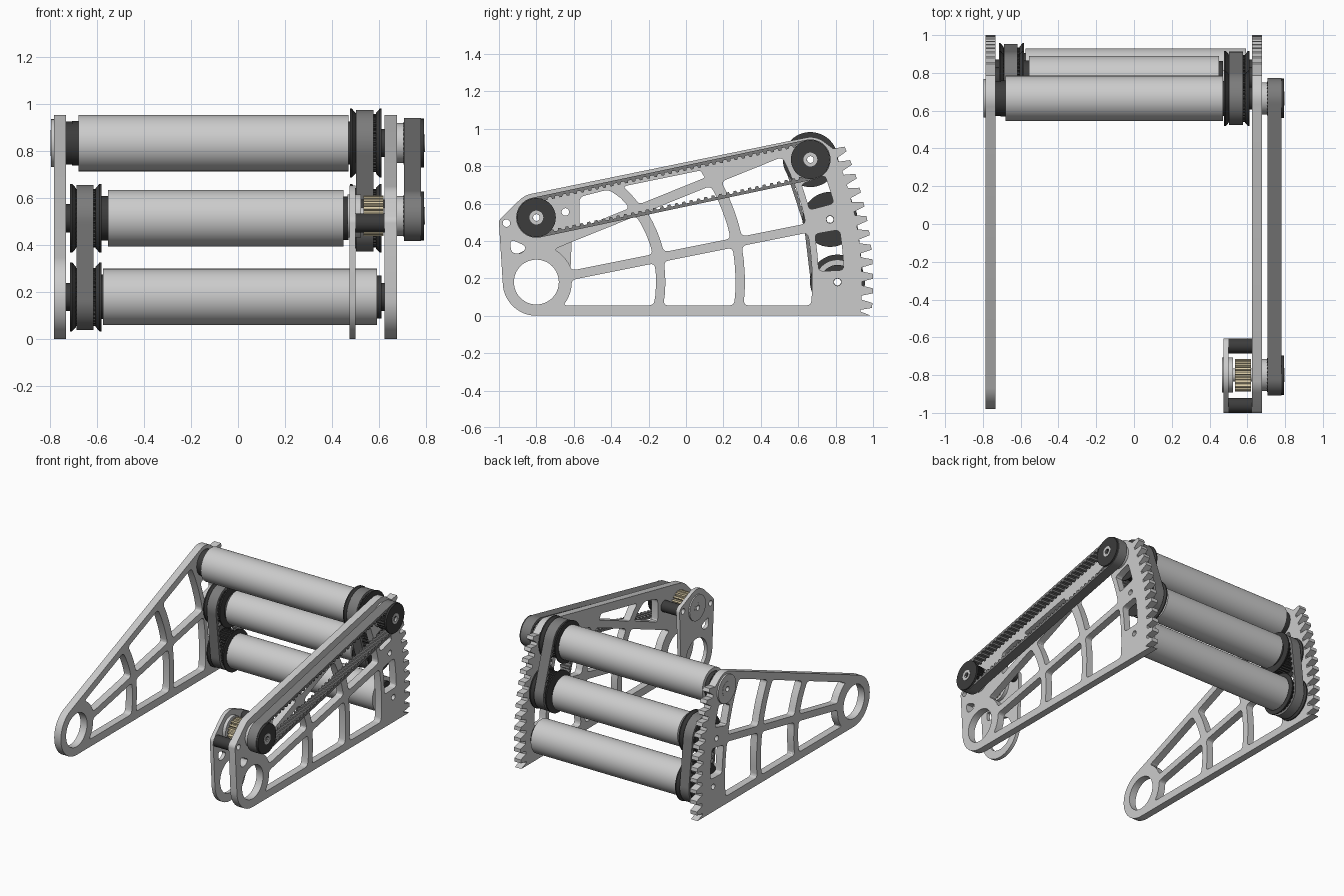
import bpy, bmesh, math
from mathutils import Vector, Matrix
from mathutils.geometry import convex_hull_2d

if "Cube" in bpy.data.objects:
    bpy.data.objects.remove(bpy.data.objects["Cube"])

def material(name, c):
    m = bpy.data.materials.new(name)
    m.diffuse_color = (*c, 1)
    m.use_nodes = True
    m.node_tree.nodes["Principled BSDF"].inputs["Base Color"].default_value = m.diffuse_color
    return m

BLACK = material("black", (.045, .045, .045))
RUBBER = material("rubber", (.2, .2, .2))
TAN = material("tan", (.72, .62, .4))
PIVOT, DRIVE = (-.8, .18), (-.8, .525)
TOP, MID, LOW = (.665, .835), (.77, .515), (.81, .18)
STUDS = [(-.96, .495), (-.645, .555)]
# local (x, y, z) -> world (y, z, x)
AXES = Matrix(((0, 0, 1, 0), (1, 0, 0, 0), (0, 1, 0, 0), (0, 0, 0, 1)))

def finish(ob, mat, smooth):
    bm = bmesh.new()
    bm.from_mesh(ob.data)
    bmesh.ops.remove_doubles(bm, verts=bm.verts, dist=1e-5)
    bmesh.ops.recalc_face_normals(bm, faces=bm.faces)
    bm.to_mesh(ob.data)
    bm.free()
    if mat:
        ob.data.materials.append(mat)
    bpy.ops.object.select_all(action='DESELECT')
    ob.select_set(True)
    bpy.context.view_layer.objects.active = ob
    if smooth:
        bpy.ops.object.shade_smooth_by_angle(angle=math.radians(25))

def extrude(name, loops, x0, x1, mat=None):
    """Fill the (y, z) loops, first outline then holes, from x0 to x1."""
    cu = bpy.data.curves.new(name, 'CURVE')
    cu.dimensions, cu.fill_mode, cu.extrude = '2D', 'BOTH', (x1 - x0) / 2
    for loop in loops:
        sp = cu.splines.new('POLY')
        sp.points.add(len(loop) - 1)
        for p, q in zip(sp.points, loop):
            p.co = (q[0], q[1], 0, 1)
        sp.use_cyclic_u = True
    ob = bpy.data.objects.new(name, cu)
    bpy.context.collection.objects.link(ob)
    bpy.ops.object.select_all(action='DESELECT')
    ob.select_set(True)
    bpy.context.view_layer.objects.active = ob
    bpy.ops.object.convert(target='MESH')
    ob = bpy.context.view_layer.objects.active
    ob.data.transform(Matrix.Translation(((x0 + x1) / 2, 0, 0)) @ AXES)
    finish(ob, mat, True)

def lathe(name, c, prof, mat=None, bore=.018):
    """Spin an (x, radius) profile about the x axis through c, with a bore."""
    prof = [(prof[0][0], bore)] + prof + [(prof[-1][0], bore)]
    bm = bmesh.new()
    vs = [bm.verts.new((x, c[0], c[1] + r)) for x, r in prof]
    es = [bm.edges.new((vs[i - 1], vs[i])) for i in range(len(vs))]
    bmesh.ops.spin(bm, geom=vs + es, cent=(0, *c), axis=(1, 0, 0), angle=2 * math.pi,
                   steps=48, use_merge=True)
    me = bpy.data.meshes.new(name)
    bm.to_mesh(me)
    bm.free()
    ob = bpy.data.objects.new(name, me)
    bpy.context.collection.objects.link(ob)
    finish(ob, mat, True)

def tube(name, c, x0, x1, r, mat=None, bore=.018):
    lathe(name, c, [(x0, r), (x1, r)], mat, bore)

def polar(r, deg, c=PIVOT):
    a = math.radians(deg)
    return (c[0] + r * math.cos(a), c[1] + r * math.sin(a))

def circle(c, r, n=48):
    return [polar(r, 360 * i / n, c) for i in range(n)]

def hull(pts):
    return convex_hull_2d([Vector(p) for p in pts])

def rounded(poly, d=.028):
    """Soften the sharp corners of a loop."""
    out, n = [], len(poly)
    for i in range(n):
        a, b, c = (Vector(poly[(i + k) % n]) for k in (-1, 0, 1))
        if (b - a).angle(c - b) < .5:
            out.append(b)
            continue
        p = b + (a - b).normalized() * min(d, .45 * (a - b).length)
        q = b + (c - b).normalized() * min(d, .45 * (c - b).length)
        out += [p * (1 - t)**2 + b * 2 * t * (1 - t) + q * t * t for t in (0, .25, .5, .75, 1)]
    return out

def hit(line, r):
    """Angle at which the line (y, z, slope) meets the arc r round the pivot."""
    y, z, m = line
    a = math.atan(m)
    dist = (z - PIVOT[1] - m * (y - PIVOT[0])) * math.cos(a)
    return math.degrees(a + math.asin(dist / r))

def cell(r0, r1, lo, hi, n=4):
    a, b, c, d = hit(lo, r0), hit(hi, r0), hit(hi, r1), hit(lo, r1)
    return rounded([polar(r0, a + (b - a) * i / n) for i in range(n + 1)] +
                   [polar(r1, c + (d - c) * i / n) for i in range(n + 1)])

def slot(r0, r1, a, b, n=4):
    return rounded([polar(r0, a + (b - a) * i / n) for i in range(n + 1)] +
                   [polar(r1, b + (a - b) * i / n) for i in range(n + 1)])

# side plates: toothed sector edge, ribs that run as arcs round the pivot
FLOOR = (0, .055, 0)
SPOKE_LO, SPOKE_HI = (-.62, .19, .2), (-.62, .24, .2)
DIAG_LO, DIAG_HI = (-.225, .55, .404), (-.225, .606, .404)
RAIL = (-.417, .675, .205)

def sector_outline(bosses):
    teeth = [(.99, 0), polar(1.74, -5.2)]
    for k in range(12):
        a = -3.98 + 2.48 * k
        teeth += [polar(1.74, a - .9), polar(1.8, a - .42), polar(1.8, a + .42), polar(1.74, a + .9)]
    pts = [teeth[-1], teeth[0]] + [p for c, r in bosses for p in circle(c, r)]
    h = hull(pts)
    i = h.index(0)
    h = h[i:] + h[:i]
    if h[-1] != 1:
        h = [h[0]] + h[:0:-1]
    return [pts[i] for i in h[1:-1]] + teeth

cells = [circle(PIVOT, .12), circle(MID, .02), circle(LOW, .02), circle(TOP, .05),
         slot(1.51, 1.645, 2.2, 9.8), slot(1.51, 1.645, 14.8, 20.3)]
for r0, r1 in ((.19, .64), (.69, 1.065), (1.115, 1.475)):
    cells += [cell(r0, r1, FLOOR, SPOKE_LO), cell(r0 + .01, r1, SPOKE_HI, DIAG_LO)]
extrude("left_side_plate", [sector_outline([(PIVOT, .18), (TOP, .12)])] + cells, -.785, -.732)

stud_holes = [circle(s, .02, 24) for s in STUDS]
window = rounded([(-.94, .41), (-.85, .37), (-.88, .33), (-.935, .335)], .03)
extrude("right_side_plate",
        [sector_outline([(PIVOT, .18), (STUDS[0], .04), (DRIVE, .13), (TOP, .12)])] + cells + stud_holes +
        [circle(DRIVE, .05), window, cell(.69, 1.06, DIAG_HI, RAIL),
         rounded([(-.57, .467), (-.57, .635), (-.414, .675), (-.35, .63), (-.3, .576)])], .625, .677)

# small inner plate carrying the drive gear
pts = [p for c, r in ((PIVOT, .18), (STUDS[0], .04), (DRIVE, .13), (STUDS[1], .04)) for p in circle(c, r)]
extrude("inner_plate", [[pts[i] for i in hull(pts)], circle(PIVOT, .12), circle(DRIVE, .05), window] + stud_holes,
        .475, .501)
for i, s in enumerate(STUDS):
    tube(f"spacer_{i}", s, .501, .625, .04, BLACK, .02)

# gears, belts and pulleys
def gear(name, c, x0, x1, root, tip, n, mat):
    st = 360 / n
    loop = [polar(r, st * (i + f), c) for i in range(n)
            for r, f in ((root, 0), (root, .3), (tip, .45), (tip, .85))]
    extrude(name, [loop, circle(c, .018, 24)], x0, x1, mat)

def belt(name, a, b, x0, x1, r, thick=.016, depth=.012):
    a, b = Vector(a), Vector(b)
    L, ang = (b - a).length, math.degrees(math.atan2(b[1] - a[1], b[0] - a[0]))
    d = (b - a).normalized()
    half = L + math.pi * r
    def at(s, rad):
        s %= 2 * half
        c, dr, base = (a, d, ang - 90) if s < half else (b, -d, ang + 90)
        s %= half
        if s < L:
            return Vector(polar(rad, base, c)) + dr * s
        return polar(rad, base + math.degrees((s - L) / r), c + dr * L)
    n = round(2 * half / .04)
    st = 2 * half / n
    inner = [at(st * (i + f), r - thick - e) for i in range(n)
             for f, e in ((0, 0), (.45, 0), (.55, depth), (.9, depth))]
    outer = [at(st * i / 4, r) for i in range(4 * n)]
    extrude(name, [outer, inner], x0, x1, RUBBER)

def pulley(name, c, x0, x1):
    gear(name + "_drum", c, x0 + .02, x1 - .02, .112, .124, 36, BLACK)
    lathe(name + "_flange_a", c, [(x0, .147), (x0 + .008, .147), (x0 + .025, .128)], BLACK)
    lathe(name + "_flange_b", c, [(x1 - .025, .128), (x1 - .008, .147), (x1, .147)], BLACK)

for side, x0, x1, ends in (("left", -.715, -.582, (MID, LOW)), ("right", .477, .612, (TOP, MID))):
    for tag, c in zip(("upper", "lower"), ends):
        pulley(f"{side}_{tag}_pulley", c, x0, x1)
    belt(f"{side}_roller_belt", *ends, x0 + .026, x1 - .034, .142)

# outer drive belt with its two pulleys
belt("drive_belt", DRIVE, TOP, .708, .78, .108)
for tag, c in (("front", DRIVE), ("rear", TOP)):
    gear(f"drive_{tag}_drum", c, .705, .785, .076, .09, 26, BLACK)
    tube(f"drive_{tag}_flange", c, .78, .793, .104, BLACK)
    tube(f"drive_{tag}_hub", c, .677, .706, .085)
    tube(f"drive_{tag}_cap", c, .785, .796, .037)
tube("drive_shaft", DRIVE, .465, .79, .035)
tube("drive_bearing", DRIVE, .466, .525, .092)
gear("drive_gear", DRIVE, .535, .62, .068, .086, 20, TAN)

# rollers, end collars and shafts
for name, c, x0, x1, s0, s1 in (("top", TOP, -.68, .47, -.79, .79), ("middle", MID, -.555, .45, -.732, .625),
                                ("bottom", LOW, -.575, .592, -.732, .625)):
    tube(f"{name}_roller", c, x0, x1, .12)
    tube(f"{name}_roller_shaft", c, s0, s1, .045)
    tube(f"{name}_left_collar", c, x0 - .028, x0, .095, BLACK)
    tube(f"{name}_right_collar", c, x1, x1 + .02, .092, BLACK)
    tube(f"{name}_left_washer", c, -.732, -.715, .06, BLACK)
    tube(f"{name}_right_washer", c, .61, .625, .06, BLACK)
tube("top_left_spacer", TOP, -.732, -.7, .092, BLACK)
tube("top_left_bearing", TOP, -.796, -.785, .102)
tube("top_left_bearing_ring", TOP, -.798, -.79, .055)
